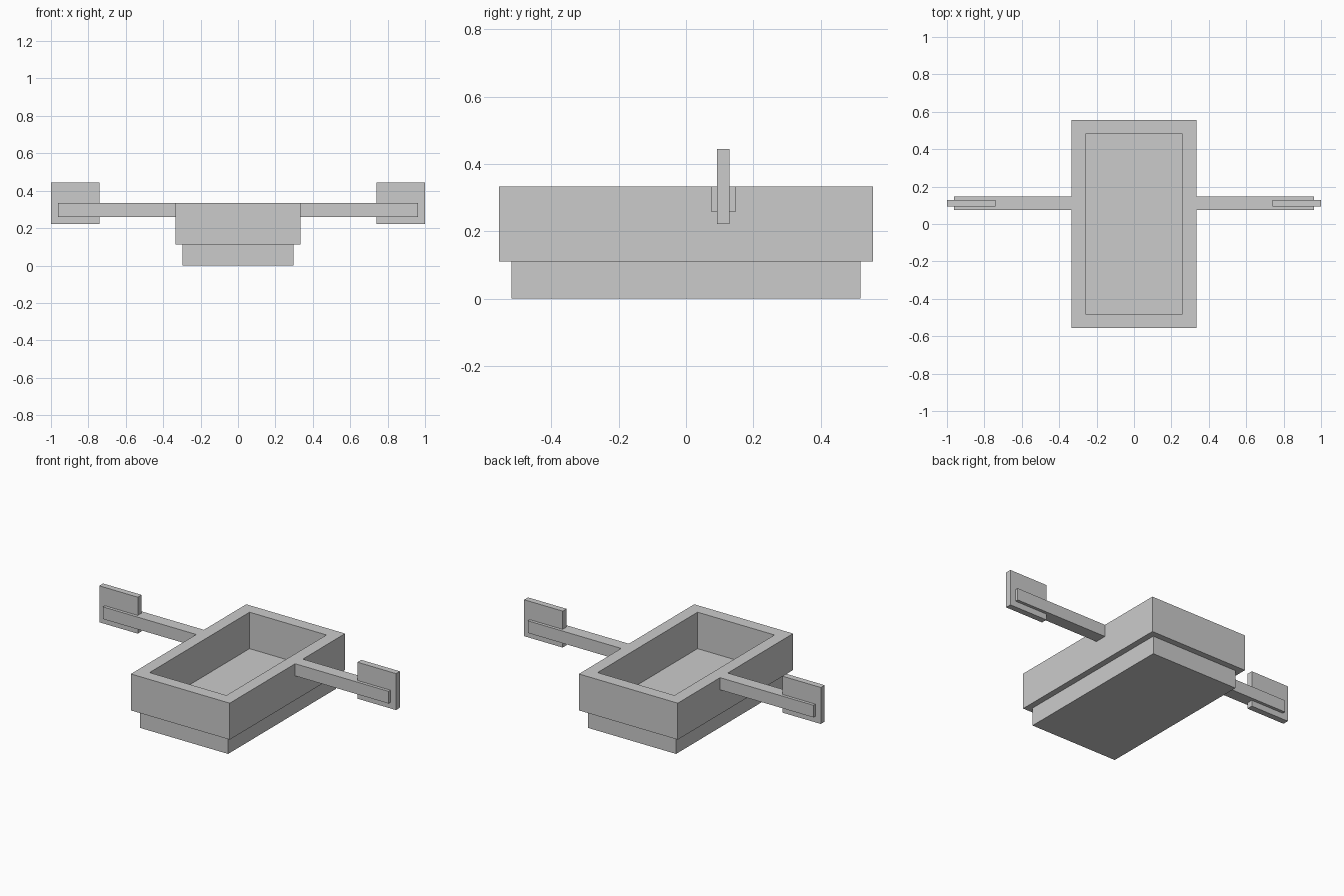
import bpy
import bmesh
from mathutils import Matrix, Vector

cube = bpy.data.objects.get("Cube")
if cube:
    bpy.data.objects.remove(cube, do_unlink=True)

U = 1 / 27  # modelling unit

grey = bpy.data.materials.new("plain_grey")
grey.use_nodes = True
colour = (0.6, 0.6, 0.6, 1)
grey.diffuse_color = colour
grey.node_tree.nodes["Principled BSDF"].inputs["Base Color"].default_value = colour


def finish(name, bm):
    bmesh.ops.recalc_face_normals(bm, faces=bm.faces[:])
    mesh = bpy.data.meshes.new(name)
    bm.to_mesh(mesh)
    bm.free()
    mesh.materials.append(grey)
    obj = bpy.data.objects.new(name, mesh)
    bpy.context.collection.objects.link(obj)


def box(name, low, high):
    """Box between two corners given in units."""
    low, high = Vector(low) * U, Vector(high) * U
    bm = bmesh.new()
    place = Matrix.Translation((low + high) / 2) @ Matrix.Diagonal((*(high - low), 1))
    bmesh.ops.create_cube(bm, size=1, matrix=place)
    finish(name, bm)


def frame(name, half_x, half_y, wall, z0, z1):
    """Closed rectangular wall: a section of (inset, height) swept round four corners."""
    bm = bmesh.new()
    section = [(0, z0), (0, z1), (wall, z1), (wall, z0)]
    corners = [(-1, -1), (1, -1), (1, 1), (-1, 1)]
    rings = [[bm.verts.new((x * (half_x - inset) * U, y * (half_y - inset) * U, z * U))
              for inset, z in section] for x, y in corners]
    for i, ring in enumerate(rings):
        previous = rings[i - 1]
        for j in range(len(section)):
            bm.faces.new((previous[j - 1], previous[j], ring[j], ring[j - 1]))
    finish(name, bm)


# Hull: solid bottom whose top is the floor, and a wider wall around it
box("hull_bottom", (-8, -14, 0), (8, 14, 3))
frame("hull_wall", 9, 15, 2, 3, 9)

# Oars: shaft and blade on each side
for side, s in (("left", 1), ("right", -1)):
    for part, x0, x1, y0, y1, z0, z1 in (
            ("oar_shaft", 9, 26, 2, 4, 7, 9),
            ("oar_blade", 20, 27, 2.5, 3.5, 6, 12)):
        xs = sorted((s * x0, s * x1))
        box(f"{side}_{part}", (xs[0], y0, z0), (xs[1], y1, z1))
